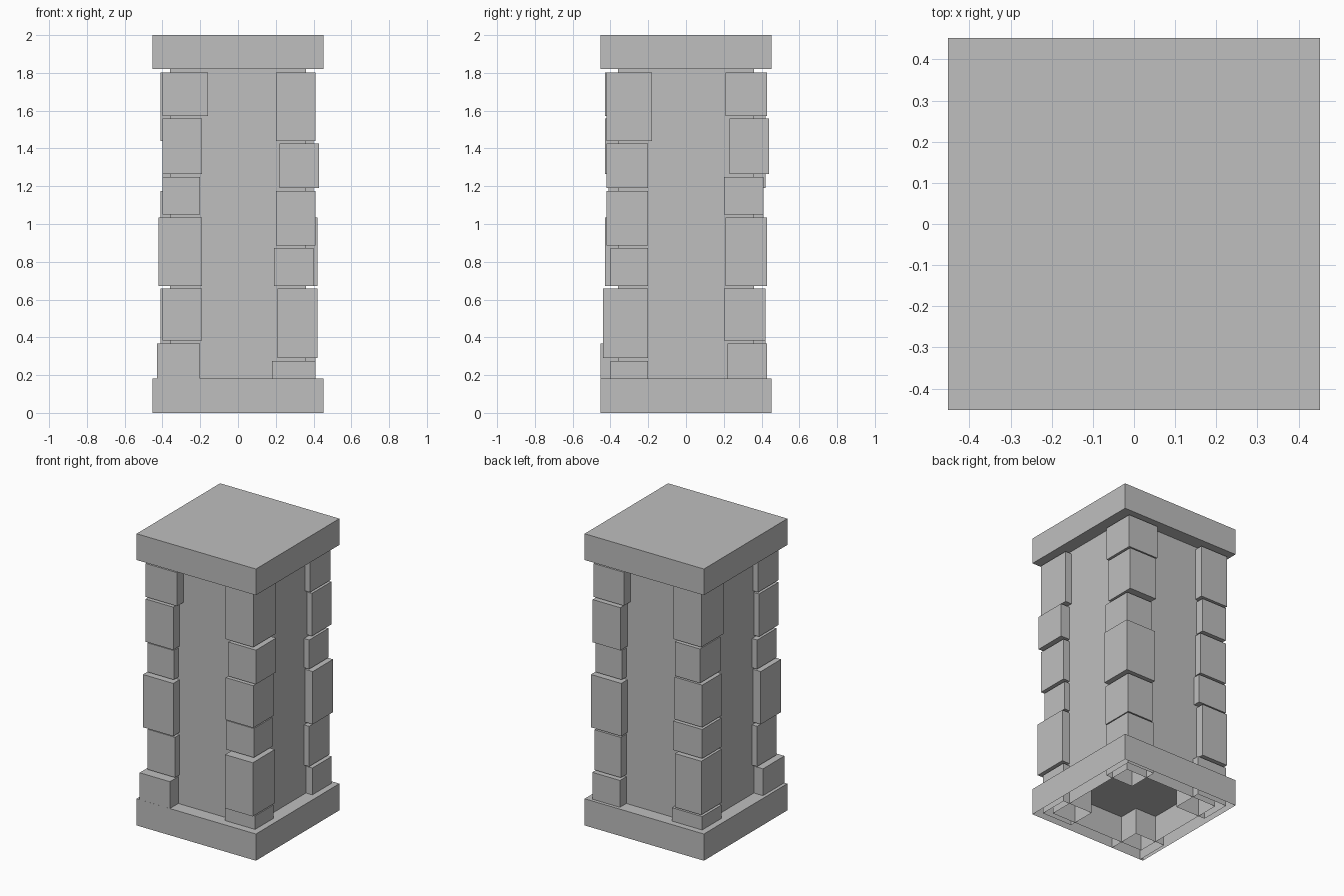
import bpy
import bmesh

default_cube = bpy.data.objects.get("Cube")
if default_cube:
    bpy.data.objects.remove(default_cube, do_unlink=True)

# One plain stone colour for the whole column
stone = bpy.data.materials.new("stone_grey")
stone.use_nodes = True
STONE_COLOUR = (0.52, 0.52, 0.52, 1)
stone.diffuse_color = STONE_COLOUR
stone.node_tree.nodes["Principled BSDF"].inputs["Base Color"].default_value = STONE_COLOUR


def add_box(name, low, high, open_bottom=False):
    """Flat-shaded box between two opposite corners, optionally without a floor."""
    bm = bmesh.new()
    bmesh.ops.create_cube(bm, size=1)
    for vert in bm.verts:
        for axis in range(3):
            vert.co[axis] = high[axis] if vert.co[axis] > 0 else low[axis]
    bm.normal_update()
    if open_bottom:
        floor = [face for face in bm.faces if face.normal.z < -0.5]
        bmesh.ops.delete(bm, geom=floor, context="FACES_ONLY")
    mesh = bpy.data.meshes.new(name)
    bm.to_mesh(mesh)
    bm.free()
    mesh.materials.append(stone)
    box = bpy.data.objects.new(name, mesh)
    bpy.context.collection.objects.link(box)
    return box


def add_square_block(name, half, bottom, top, open_bottom=False):
    return add_box(name, (-half, -half, bottom), (half, half, top), open_bottom)


# Base, shaft and cap; the base and shaft are hollow underneath
SLAB_HALF = 0.4525
add_square_block("base_slab", SLAB_HALF, 0, 0.183, open_bottom=True)
add_square_block("shaft", 0.361, 0, 1.82, open_bottom=True)
add_square_block("cap_slab", SLAB_HALF, 1.82, 2)

# Top heights of the corner stones; diagonal corners share the same courses
GAP = 0.015
TOP = 1.802
courses_a = [TOP, 1.558, 1.25, 1.035, 0.658, 0.367]
courses_b = [TOP, 1.425, 1.176, 0.872, 0.658, 0.275]


def add_quoins(corner, side_x, side_y, courses, stones):
    """Stack of rough corner stones: outer x, inner x, outer y, inner y in hundredths."""
    for index, (top, extents) in enumerate(zip(courses, stones)):
        is_lowest = index == len(courses) - 1
        bottom = 0 if is_lowest else courses[index + 1] + GAP
        out_x, in_x, out_y, in_y = (value / 100 for value in extents)
        xs = sorted((side_x * out_x, side_x * in_x))
        ys = sorted((side_y * out_y, side_y * in_y))
        add_box(f"{corner}_corner_stone_{index + 1}",
                (xs[0], ys[0], bottom), (xs[1], ys[1], top),
                open_bottom=is_lowest)


# Corner stones, listed from the top down
add_quoins("front_right", -1, -1, courses_a, [
    (40, 16, 43, 21), (40, 19, 43, 22), (40, 20, 41, 20),
    (42, 19, 43, 21), (40, 19, 41, 20), (43, 20, 45.2, 22)])
add_quoins("front_left", 1, -1, courses_b, [
    (41, 20, 42, 18), (43, 22, 42, 20), (41, 20, 42, 20),
    (40, 19, 40, 20), (42, 21, 44, 20), (41, 18, 40, 20)])
add_quoins("back_left", 1, 1, courses_a, [
    (40, 17, 43, 21), (40, 19, 44, 23), (40, 20, 41, 20),
    (42, 19, 43, 21), (40, 20, 42, 20), (41, 20, 43, 22)])
add_quoins("back_right", -1, 1, courses_b, [
    (41, 20, 42, 18), (40, 21, 42, 20), (41, 20, 41, 20),
    (41, 19, 41, 20), (41, 21, 42, 20), (41, 18, 41, 20)])
